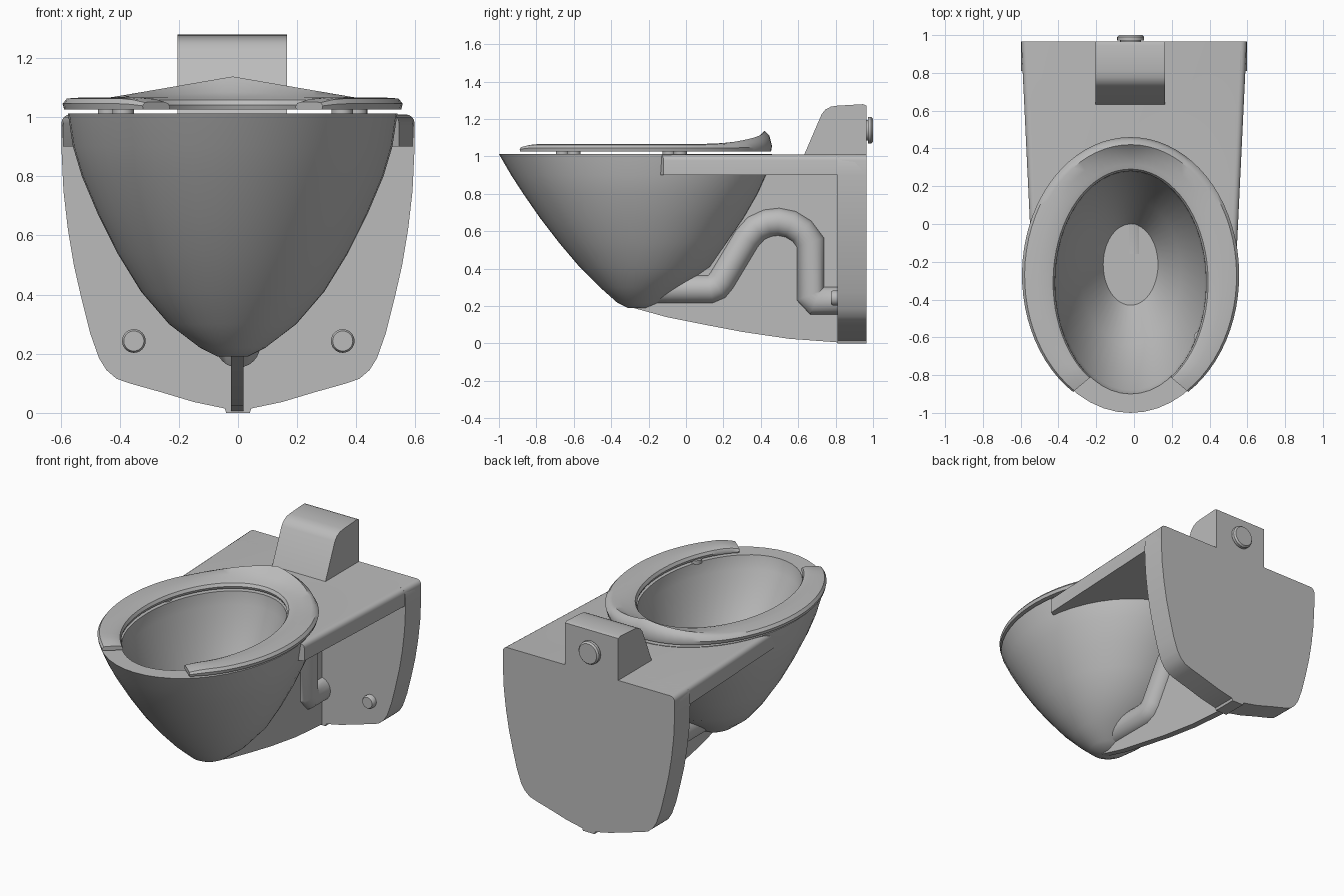
import bpy, bmesh, math
from mathutils import Vector

if "Cube" in bpy.data.objects:
    bpy.data.objects.remove(bpy.data.objects["Cube"])

grey = bpy.data.materials.new("porcelain_grey")
grey.diffuse_color = (0.5, 0.5, 0.5, 1)
grey.use_nodes = True
grey.node_tree.nodes["Principled BSDF"].inputs["Base Color"].default_value = grey.diffuse_color
CX = -0.018  # centre line of bowl and seat


def finish(name, bm, angle=35):
    bmesh.ops.recalc_face_normals(bm, faces=bm.faces)
    me = bpy.data.meshes.new(name)
    bm.to_mesh(me)
    bm.free()
    ob = bpy.data.objects.new(name, me)
    bpy.context.collection.objects.link(ob)
    me.materials.append(grey)
    bpy.ops.object.select_all(action='DESELECT')
    ob.select_set(True)
    bpy.context.view_layer.objects.active = ob
    bpy.ops.object.shade_smooth_by_angle(angle=math.radians(angle))
    return ob


def prism(pts, place, a, b):
    """Extrude a 2D outline from a to b; place(u, v, w) maps to 3D."""
    bm = bmesh.new()
    lo = [bm.verts.new(place(u, v, a)) for u, v in pts]
    hi = [bm.verts.new(place(u, v, b)) for u, v in pts]
    bm.faces.new(lo)
    bm.faces.new(hi)
    n = len(pts)
    for i in range(n):
        bm.faces.new((lo[i], lo[(i + 1) % n], hi[(i + 1) % n], hi[i]))
    return bm


def skin(bm, rings, closed=True):
    n = len(rings[0])
    for r, s in zip(rings, rings[1:]):
        for i in range(n if closed else n - 1):
            j = (i + 1) % n
            bm.faces.new((r[i], r[j], s[j], s[i]))


def disc(name, loc, radii, axis, seg=24):
    """Stack of round steps along an axis: radii = [(offset, radius), ...]"""
    bm = bmesh.new()
    rings = []
    for d, r in radii:
        ring = []
        for i in range(seg):
            t = 2 * math.pi * i / seg
            c, s = r * math.cos(t), r * math.sin(t)
            p = (c, d, s) if axis == 'Y' else (c, s, d)
            ring.append(bm.verts.new(Vector(loc) + Vector(p)))
        rings.append(ring)
    skin(bm, rings)
    bm.faces.new(rings[0])
    bm.faces.new(rings[-1])
    finish(name, bm)


# bowl: outer skin up, over the rim, inner skin down to the floor
# each ring: height, front y, rear y, half width
levels = [(.19, -.31, -.20, .05), (.22, -.37, -.14, .11), (.30, -.46, -.03, .215),
          (.41, -.57, .13, .31), (.54, -.68, .22, .39), (.67, -.78, .31, .455),
          (.80, -.87, .385, .51), (.90, -.935, .43, .54), (1.012, -1.0, .46, .557),
          (1.012, -.90, .28, .40), (.93, -.88, .27, .39),
          (.60, -.64, .13, .265), (.36, -.43, 0, .145)]
bm = bmesh.new()
rings = []
for z, yf, yb, hw in levels:
    ring = []
    for i in range(48):
        t = 2 * math.pi * i / 48
        ring.append(bm.verts.new((CX + hw * math.cos(t),
                                  (yf + yb) / 2 + (yb - yf) / 2 * math.sin(t), z)))
    rings.append(ring)
skin(bm, rings)
bm.faces.new(rings[0])
bm.faces.new(rings[-1])
finish("bowl", bm)

# shelf: tapered slab whose front is hollowed to fit inside the bowl wall
outline = [(-.597, .965), (-.545, -.12)]
for i in range(25):
    t = math.radians(170 - 160 * i / 24)
    outline.append((CX + .50 * math.cos(t), -.27 + .66 * math.sin(t)))
outline += [(.545, -.12), (.597, .965)]
bm = prism(outline, lambda u, v, w: (u, v, w), .90, 1.009)
side_edges = [e for e in bm.edges if all(v.co.z > 1 and abs(v.co.x) > .52 for v in e.verts)
              and abs(e.verts[0].co.y - e.verts[1].co.y) > .5]
bmesh.ops.bevel(bm, geom=side_edges, offset=.03, segments=4, profile=.5, affect='EDGES')
finish("shelf", bm)

# wall plate: half outline mirrored
half = [(.04, .0), (.045, .015), (.15, .037), (.26, .07), (.36, .098), (.41, .115),
        (.445, .145), (.47, .185), (.50, .27), (.53, .39), (.555, .5), (.575, .62),
        (.59, .75), (.597, .9), (.594, .97), (.585, .995), (.565, 1.009)]
plate = half + [(-x, z) for x, z in reversed(half)]
finish("wall_plate", prism(plate, lambda u, v, w: (u, w, v), .81, .965))

# centre web between bowl and plate
web = [(-.30, .195), (-.1, .14), (.1, .10), (.3, .062), (.55, .025), (.85, .003),
       (.85, .95), (.40, .95), (.2, .6), (.03, .36), (-.1, .25), (-.25, .22)]
finish("centre_web", prism(web, lambda u, v, w: (w, u, v), -.024, .018))

# trapway pipe
path = [(-.16, .29), (.13, .29), (.165, .305), (.19, .335), (.325, .56), (.375, .615),
        (.435, .643), (.495, .65), (.56, .637), (.62, .60), (.665, .54),
        (.665, .26), (.695, .228), (.83, .228)]
bm = bmesh.new()
rings = []
P = [Vector((0, y, z)) for y, z in path]
for k, p in enumerate(P):
    a = (p - P[max(k - 1, 0)]).normalized()
    b = (P[min(k + 1, len(P) - 1)] - p).normalized()
    d = (a + b).normalized()
    up = Vector((1, 0, 0)).cross(d)
    ref = a if k else b
    stretch = 1 / max(.6, d.dot(ref))
    rings.append([bm.verts.new(p + .075 * (Vector((1, 0, 0)) * math.cos(t) + up * math.sin(t) * stretch))
                  for t in (2 * math.pi * i / 24 for i in range(24))])
skin(bm, rings)
bm.faces.new(rings[0])
bm.faces.new(rings[-1])
finish("trap_pipe", bm)

# open-front seat: section (across, height, rear lift) swept around the rim
section = [(.03, 1.025, 0), (0, 1.04, 0), (.06, 1.058, 0), (.2, 1.065, .02), (.5, 1.066, .27),
           (.78, 1.065, 1), (.92, 1.062, .7), (1, 1.045, .15), (.97, 1.025, 0)]
bm = bmesh.new()
rings = []
for k in range(61):
    t = math.radians(-58 + 296 * k / 60)
    inner = Vector((CX + .40 * math.cos(t), -.31 + .59 * math.sin(t), 0))
    outer = Vector((CX + .575 * math.cos(t), -.27 + .73 * math.sin(t), 0))
    thin = .65 if k in (0, 60) else .9 if k in (1, 59) else 1
    ring = []
    for u, z, lift in section:
        p = inner.lerp(outer, u)
        rise = .072 * lift * max(0, 1 - abs(p.x - CX) / .42) if p.y > 0 else 0
        p.z = 1.025 + (z - 1.025) * thin + rise
        ring.append(bm.verts.new(p))
    rings.append(ring)
skin(bm, rings)
bm.faces.new(rings[0])
bm.faces.new(rings[-1])
finish("seat", bm, 40)

# seat bumpers
for s in (-1, 1):
    for x, y in ((.37, -.63), (.42, -.06)):
        disc("seat_bumper", (CX + s * x, y + .03 * s, 0), [(1.005, .036), (1.03, .036)], 'Z', 16)

# flush housing and its button
housing = [(.628, 1.0), (.725, 1.225), (.745, 1.25), (.775, 1.266), (.81, 1.271),
           (.945, 1.279), (.965, 1.272), (.965, 1.0)]
finish("flush_housing", prism(housing, lambda u, v, w: (w, u, v), -.205, .165))
disc("flush_button", (CX, 0, 1.14), [(.96, .055), (.972, .055), (.972, .071), (.99, .071), (1.0, .062)], 'Y')

# fixing bolts
for x in (-.352, .354):
    disc("fixing_bolt", (x, 0, .243), [(.82, .04), (.785, .04), (.776, .034)], 'Y')
